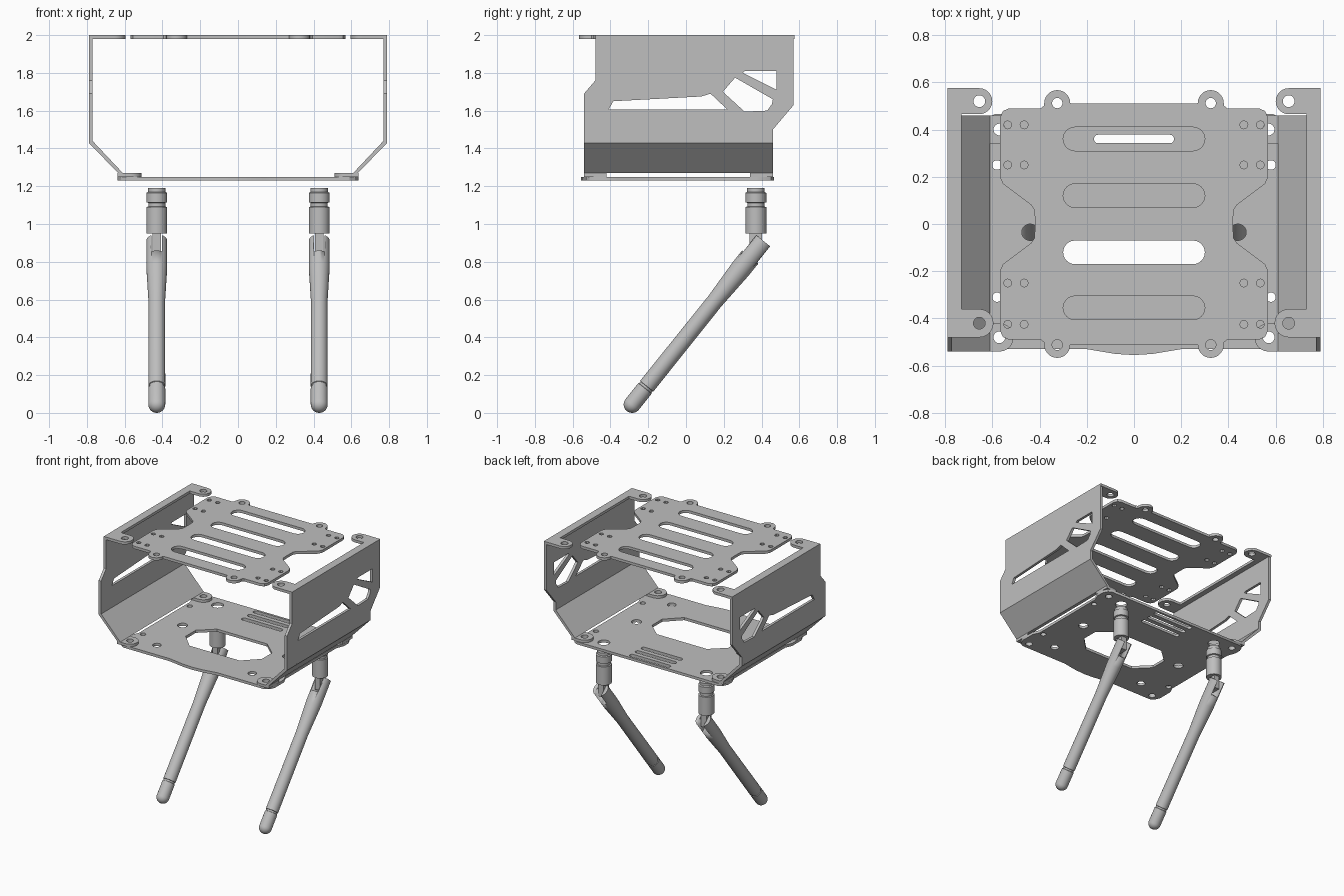
import bpy, bmesh
from math import sin, cos, radians, pi
from mathutils import Matrix, Vector

cube = bpy.data.objects.get("Cube")
if cube:
    bpy.data.objects.remove(cube, do_unlink=True)

grey = bpy.data.materials.new("light_grey")
grey.use_nodes = True
grey.diffuse_color = (0.52, 0.52, 0.52, 1)
grey.node_tree.nodes["Principled BSDF"].inputs["Base Color"].default_value = (0.52, 0.52, 0.52, 1)

T = 0.02  # sheet thickness
FLAT = Matrix.Identity(4)                                            # outline in x, y
WALL = Matrix(((0, 0, 1, 0), (1, 0, 0, 0), (0, 1, 0, 0), (0, 0, 0, 1)))   # outline in y, z
SECTION = Matrix(((1, 0, 0, 0), (0, 0, -1, 0), (0, 1, 0, 0), (0, 0, 0, 1)))  # outline in x, z


def arc(cx, cy, r, a0, a1, n=12):
    angles = [radians(a0 + (a1 - a0) * i / n) for i in range(n + 1)]
    return [(cx + r * cos(a), cy + r * sin(a)) for a in angles]


def circle(cx, cy, r, n=20):
    return arc(cx, cy, r, 0, 360, n)[:-1]


def slot(cy, half, r):
    return arc(half - r, cy, r, -90, 90) + arc(r - half, cy, r, 90, 270)


def finish(name, bm):
    bmesh.ops.remove_doubles(bm, verts=bm.verts, dist=0.0002)
    bmesh.ops.recalc_face_normals(bm, faces=bm.faces)
    mesh = bpy.data.meshes.new(name)
    bm.to_mesh(mesh)
    bm.free()
    mesh.materials.clear()
    mesh.materials.append(grey)
    obj = bpy.data.objects.new(name, mesh)
    bpy.context.collection.objects.link(obj)
    bpy.ops.object.select_all(action='DESELECT')
    obj.select_set(True)
    bpy.context.view_layer.objects.active = obj
    bpy.ops.object.shade_smooth_by_angle(angle=radians(30))
    return obj


def sheet(name, outline, holes=(), offset=(0, 0, 0), frame=FLAT, depth=T, side=1):
    """Filled outline with holes, given a thickness; side=-1 mirrors it in x."""
    curve = bpy.data.curves.new(name, 'CURVE')
    curve.dimensions, curve.fill_mode, curve.extrude = '2D', 'BOTH', depth / 2
    for loop in [outline, *holes]:
        spline = curve.splines.new('POLY')
        spline.points.add(len(loop) - 1)
        for p, (a, b) in zip(spline.points, loop):
            p.co = (a, b, 0, 1)
        spline.use_cyclic_u = True
    tmp = bpy.data.objects.new(name + "_curve", curve)
    bpy.context.collection.objects.link(tmp)
    mesh = bpy.data.meshes.new_from_object(tmp.evaluated_get(bpy.context.evaluated_depsgraph_get()))
    bpy.data.objects.remove(tmp)
    bpy.data.curves.remove(curve)
    bm = bmesh.new()
    bm.from_mesh(mesh)
    bpy.data.meshes.remove(mesh)
    bm.transform(Matrix.Diagonal((side, 1, 1, 1)) @ Matrix.Translation(offset) @ frame)
    return finish(name, bm)


def lathe(name, profile, matrix):
    bm = bmesh.new()
    verts = [bm.verts.new((r, 0, z)) for r, z in profile]
    edges = [bm.edges.new(pair) for pair in zip(verts, verts[1:])]
    bmesh.ops.spin(bm, geom=verts + edges, axis=(0, 0, 1), cent=(0, 0, 0),
                   angle=2 * pi, steps=28, use_duplicate=False)
    bm.transform(matrix)
    return finish(name, bm)


def box(name, size, matrix):
    bm = bmesh.new()
    bmesh.ops.create_cube(bm, size=1, matrix=matrix @ Matrix.Diagonal((*size, 1)))
    return finish(name, bm)


def both(points):
    return points + [(-x, y) for x, y in points]


# Top plate: one quarter outline, mirrored twice
quarter = [(.42, .03), (.422, .06), (.435, .08), (.555, .17), (.568, .2), (.568, .45),
           (.555, .478), (.53, .49), (.395, .49), (.382, .5)]
quarter += arc(.325, .512, .055, 0, 180) + [(.26, .51)]
half = quarter + [(-x, y) for x, y in reversed(quarter)]
outline = half + [(-x, -y) for x, y in half]
holes = [slot(y, .3, .05) for y in (.36, .12, -.12, -.355)]
for y in (.42, .25, -.25, -.425):
    holes += [circle(x, y, .017, 8) for x in (-.535, -.465, .465, .535)]
holes += [circle(x, y, .022) for x in (-.325, .325) for y in (-.512, .512)]
sheet("top_plate", outline, holes, (0, 0, 2 - T / 2))

# Bottom plate: chamfered outline with a shallow bulge on the front edge
right = [(.14, -.54), (.2, -.53), (.5, -.53), (.59, -.53), (.62, -.51), (.638, -.47), (.638, -.36),
         (.615, -.31), (.615, .3), (.638, .36), (.638, .41), (.62, .45), (.59, .465)]
outline = [(0, -.555), (.08, -.55)] + right + [(-x, y) for x, y in reversed(right)] + [(-.08, -.55)]
opening = [(.32, -.17), (.32, -.05), (.21, .05), (-.21, .05), (-.32, -.05), (-.32, -.17),
           (-.21, -.28), (.21, -.28)]
holes = [opening] + [slot(y, .17, .018) for y in (.43, .36, .29)]
for x, y, r in [(.57, .4, .025), (.57, -.48, .025), (.58, .25, .02), (.58, -.31, .02),
                (.43, .37, .042), (.44, -.035, .035), (.4, -.4, .03)]:
    holes += [circle(cx, cy, r) for cx, cy in both([(x, y)])]
sheet("bottom_plate", outline, holes, (0, 0, 1.24))

# Bent side panels
wall = [(-.54, 1.43), (.46, 1.43), (.46, 1.5), (.57, 1.63), (.57, 2), (-.48, 2),
        (-.48, 1.76), (-.54, 1.69)]
windows = [
    [(-.41, 1.605), (.22, 1.605), (.13, 1.69), (.08, 1.675), (-.385, 1.65)],
    [(.31, 1.81), (.48, 1.81), (.48, 1.71), (.3, 1.8)],
    [(.26, 1.775), (.46, 1.66), (.455, 1.635), (.43, 1.6), (.31, 1.595), (.195, 1.7)],
]
flange = ([(.79, -.48)] + arc(.655, -.42, .06, 270, 90) + [(.73, -.36), (.73, .465)]
          + arc(.655, .52, .055, 270, 90) + [(.79, .575)])
slope = [(.79, 1.43), (.79, 1.436), (.77, 1.44), (.61, 1.27), (.635, 1.27)]
for name, s in (("left", 1), ("right", -1)):
    sheet(name + "_panel_wall", wall, windows, (.78, 0, 0), WALL, side=s)
    sheet(name + "_panel_slope", slope, (), (0, -.04, 0), SECTION, 1.0, s)
    sheet(name + "_panel_flange", flange,
          [circle(.655, -.42, .025), circle(.655, .52, .025)], (0, 0, 2 - T / 2), side=s)
    for end, y in (("front", -.48), ("back", .4)):
        lug = [(.637, y - .06)] + arc(.57, y, .06, 270, 90) + [(.637, y + .06)]
        sheet(f"{name}_{end}_lug", lug, [circle(.57, y, .025)], (0, 0, 1.26), side=s)

# Antennas: threaded connector, hinge tongue and folded rod with a forked end
connector = [(0, .95), (.055, .95), (.055, 1.09), (.045, 1.092), (.045, 1.112), (.055, 1.115),
             (.055, 1.165), (.046, 1.17), (.046, 1.19), (0, 1.19)]
rod = arc(0, 0, .045, -90, 0, 8) + [(.045, .108), (.041, .11), (.041, .122), (.045, .124),
                                    (.044, .7), (.055, .92), (.055, 1.11), (0, 1.11)]
for name, x in (("left", .43), ("right", -.43)):
    lathe(name + "_antenna_connector", connector, Matrix.Translation((x, .37, 0)))
    box(name + "_antenna_hinge", (.044, .065, .11), Matrix.Translation((x, .37, .905)))
    tilt = Matrix.Translation((x, -.285, .045)) @ Matrix.Rotation(radians(-38.7), 4, 'X')
    body = lathe(name + "_antenna_rod", rod, tilt)
    cutter = box("fork_cutter", (.056, .2, .2), tilt @ Matrix.Translation((0, 0, 1.1)))
    cutter.hide_render = True
    cut = body.modifiers.new("fork", 'BOOLEAN')
    cut.operation, cut.object = 'DIFFERENCE', cutter
    bpy.context.view_layer.objects.active = body
    bpy.ops.object.modifier_apply(modifier=cut.name)
    bpy.data.objects.remove(cutter, do_unlink=True)
